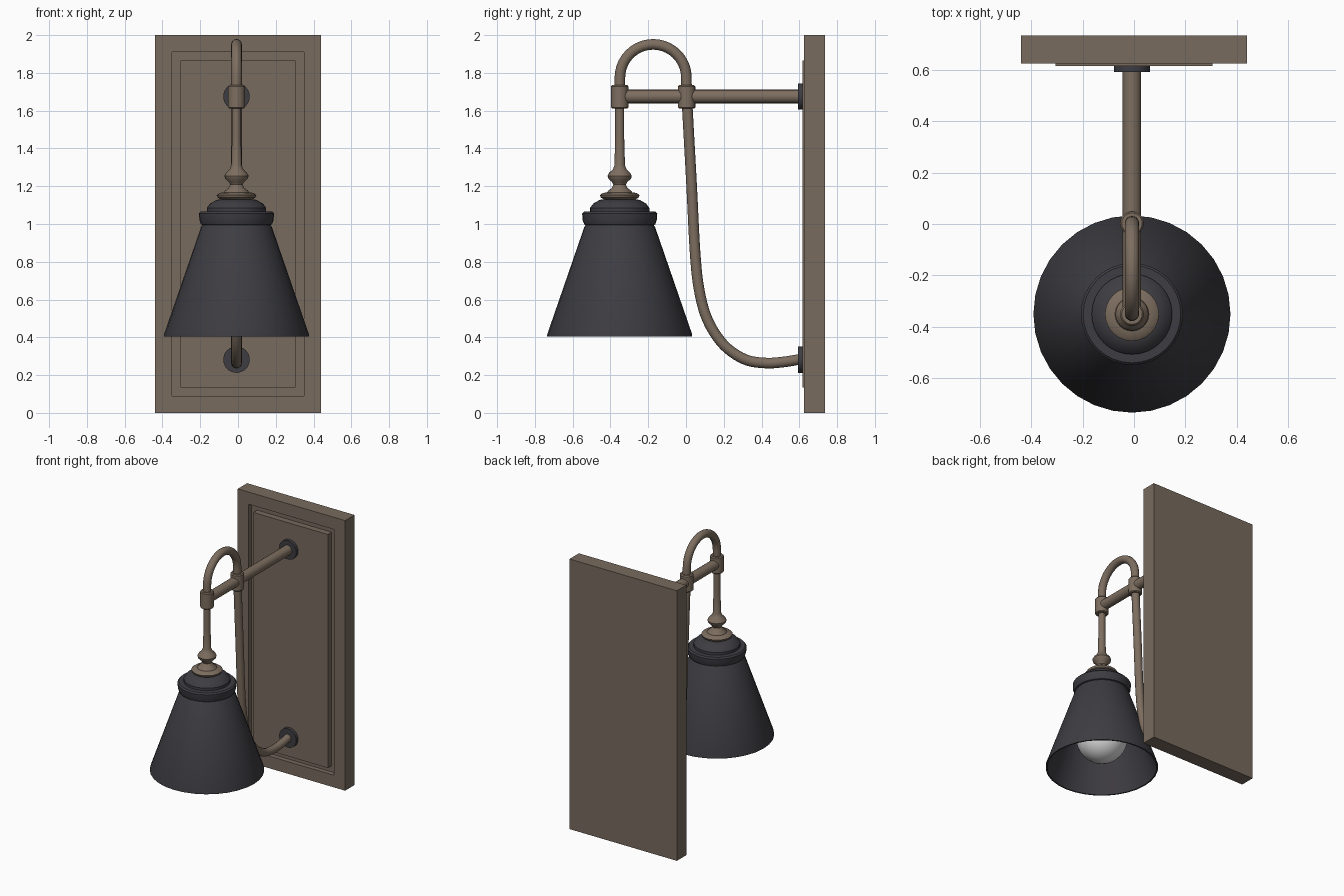
import bpy, bmesh, math
from mathutils import Vector

if "Cube" in bpy.data.objects:
    bpy.data.objects.remove(bpy.data.objects["Cube"])

CX, CY = -0.008, -0.351   # lamp plane and shade axis


def material(name, rgb):
    m = bpy.data.materials.new(name)
    m.diffuse_color = (*rgb, 1)
    m.use_nodes = True
    m.node_tree.nodes["Principled BSDF"].inputs["Base Color"].default_value = m.diffuse_color
    return m


PLATE = material("plate_bronze", (0.187, 0.146, 0.112))
BRASS = material("aged_brass", (0.205, 0.155, 0.115))
DARK = material("dark_iron", (0.048, 0.046, 0.055))
GLASS = material("bulb_glass", (0.75, 0.75, 0.75))


def finish(name, bm, mat, angle=35):
    bmesh.ops.recalc_face_normals(bm, faces=bm.faces)
    me = bpy.data.meshes.new(name)
    bm.to_mesh(me)
    bm.free()
    me.materials.append(mat)
    ob = bpy.data.objects.new(name, me)
    bpy.context.collection.objects.link(ob)
    bpy.ops.object.select_all(action='DESELECT')
    ob.select_set(True)
    bpy.context.view_layer.objects.active = ob
    if angle:
        bpy.ops.object.shade_smooth_by_angle(angle=math.radians(angle))
    return ob


def skin(bm, rings, closed=False):
    """Join rings of equal length with quads, cap or close the ends."""
    loops = [[bm.verts.new(p) for p in r] for r in rings]
    n = len(loops[0])
    pairs = list(zip(loops, loops[1:])) + ([(loops[-1], loops[0])] if closed else [])
    for a, b in pairs:
        for i in range(n):
            j = (i + 1) % n
            bm.faces.new((a[i], a[j], b[j], b[i]))
    if not closed:
        bm.faces.new(loops[0])
        bm.faces.new(loops[-1])


def lathe(name, profile, mat, x=CX, y=CY, n=32, angle=35):
    bm = bmesh.new()
    skin(bm, [[(x + r * math.cos(2 * math.pi * i / n), y + r * math.sin(2 * math.pi * i / n), z)
               for i in range(n)] for r, z in profile])
    return finish(name, bm, mat, angle)


def tube(name, path, r, mat, n=16):
    """Sweep a circle along a (y, z) path in the lamp plane."""
    pts = [Vector((CX, y, z)) for y, z in path]
    bm, rings = bmesh.new(), []
    for k, p in enumerate(pts):
        t = (pts[min(k + 1, len(pts) - 1)] - pts[max(k - 1, 0)]).normalized()
        side = Vector((1, 0, 0)).cross(t)
        rings.append([p + r * (math.cos(2 * math.pi * i / n) * Vector((1, 0, 0))
                               + math.sin(2 * math.pi * i / n) * side) for i in range(n)])
    skin(bm, rings)
    return finish(name, bm, mat)


def smooth_path(pts, steps=5):
    """Catmull-Rom through the points."""
    p = [Vector(q) for q in pts]
    p = [2 * p[0] - p[1]] + p + [2 * p[-1] - p[-2]]
    out = []
    for a, b, c, d in zip(p, p[1:], p[2:], p[3:]):
        for s in range(steps):
            t = s / steps
            out.append(0.5 * (2 * b + (c - a) * t + (2 * a - 5 * b + 4 * c - d) * t * t
                              + (3 * b - a - 3 * c + d) * t ** 3))
    return [tuple(q) for q in out + [p[-2]]]


# Wall plate: frame, groove and raised panel
def rect(m, y):
    hx = 0.44 - m
    return [(-hx, y, m), (hx, y, m), (hx, y, 2 - m), (-hx, y, 2 - m)]


bm = bmesh.new()
skin(bm, [rect(0, 0.735), rect(0, 0.625), rect(0.09, 0.625), rect(0.09, 0.66),
          rect(0.135, 0.66), rect(0.135, 0.616)])
finish("wall_plate", bm, PLATE, 0)

# Wall rosettes
for name, z in (("upper_rosette", 1.675), ("lower_rosette", 0.282)):
    tube(name, [(0.593, z), (0.62, z)], 0.07, DARK, 32)

# Straight arm
tube("straight_arm", [(CY, 1.675), (0.61, 1.675)], 0.036, BRASS)

# Curved pipe: wall, sweep up, over the hook and down
hook = [(-0.174 + 0.176 * math.cos(math.pi * i / 20), 1.775 + 0.176 * math.sin(math.pi * i / 20))
        for i in range(21)]
sweep = smooth_path([(0.61, 0.285), (0.52, 0.27), (0.42, 0.264), (0.31, 0.284), (0.2, 0.36),
                     (0.115, 0.49), (0.07, 0.65), (0.048, 0.85), (0.03, 1.2), (0.008, 1.6),
                     (0.003, 1.7)])
tube("curved_pipe", sweep + hook + [(CY, 1.65)], 0.028, BRASS)

# Collars at the joints
for name, y in (("outer_collar", CY), ("inner_collar", 0.003)):
    lathe(name, [(0.04, 1.612), (0.046, 1.618), (0.046, 1.728), (0.04, 1.735)], BRASS, y=y, n=20)

# Turned stem above the shade
lathe("turned_stem", [(0.024, 1.63), (0.024, 1.45), (0.028, 1.31), (0.036, 1.29), (0.055, 1.272),
                      (0.064, 1.255), (0.06, 1.24), (0.04, 1.222), (0.033, 1.208), (0.042, 1.19),
                      (0.062, 1.175), (0.066, 1.168), (0.09, 1.164), (0.105, 1.153),
                      (0.1, 1.14), (0.075, 1.125)], BRASS, n=24)

# Shade cap and rim band
lathe("shade_cap", [(0.06, 1.132), (0.105, 1.128), (0.14, 1.108), (0.157, 1.085), (0.157, 1.066),
                    (0.19, 1.065), (0.199, 1.055), (0.196, 1.02), (0.188, 0.998),
                    (0.165, 0.988)], DARK)

# Conical shade, open at the bottom, with an inner wall
lathe("lamp_shade", [(0.175, 1.0), (0.187, 0.985), (0.384, 0.415), (0.384, 0.405), (0.374, 0.405),
                     (0.172, 0.98)], DARK)

# Bulb
R, Z = 0.175, 0.635
bulb = [(max(R * math.sin(a), 0.002), Z - R * math.cos(a))
        for a in (math.pi * 0.8 * i / 14 for i in range(15))]
lathe("bulb", bulb + [(0.08, 0.82), (0.07, 0.9)], GLASS, angle=60)
lathe("bulb_socket", [(0.08, 0.87), (0.085, 0.88), (0.085, 0.985)], DARK)
